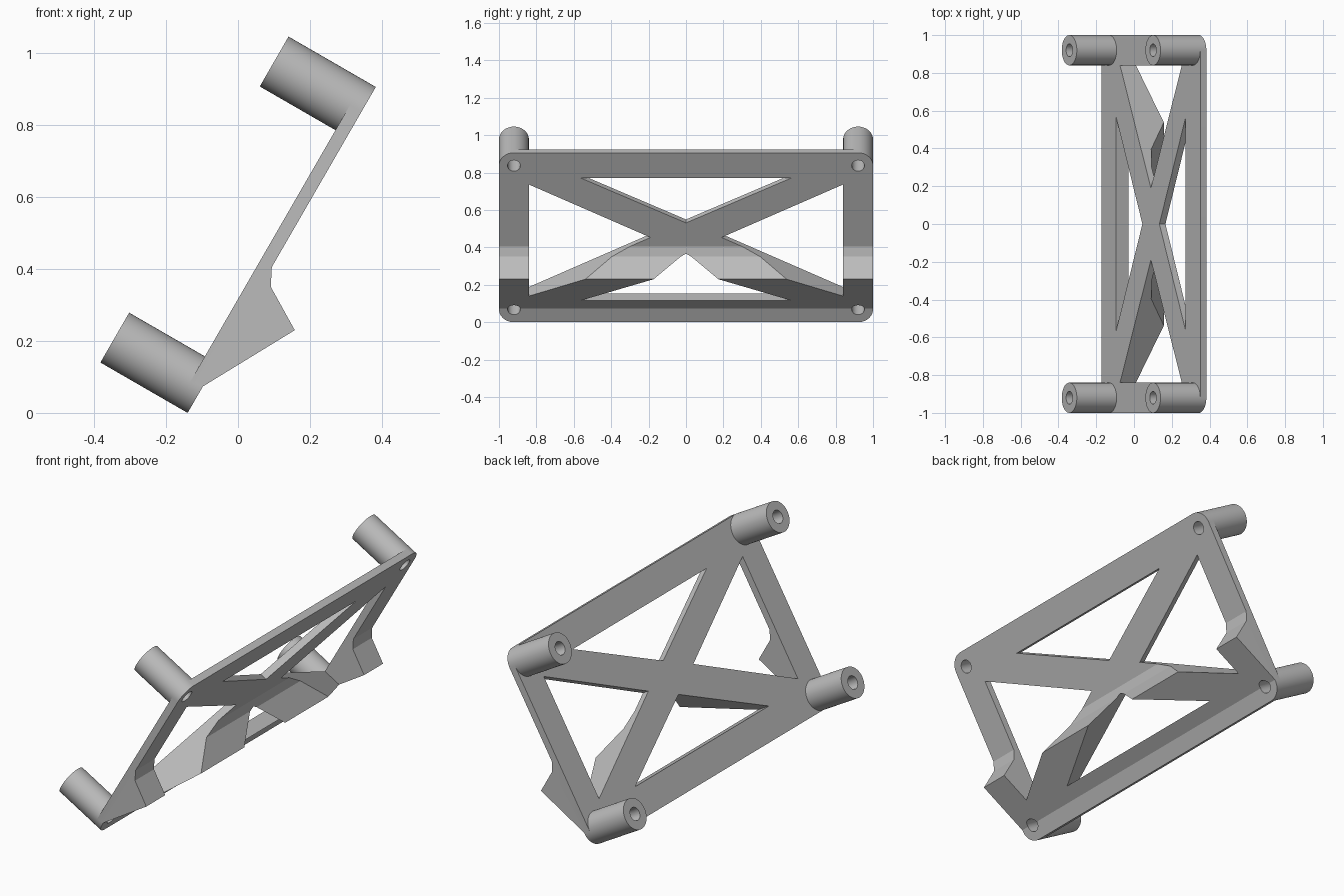
import bpy, bmesh, math
from mathutils import Matrix, Vector

cube = bpy.data.objects.get("Cube")
if cube:
    bpy.data.objects.remove(cube, do_unlink=True)

LENGTH, THICK = 1.046, 0.037      # plate height along its slope, plate thickness
RADIUS, HOLE, POST = 0.08, 0.034, 0.28
MID = LENGTH / 2
S, C = 0.5, math.sqrt(0.75)

# Local frame: X across the plate, Y up its slope, Z out of its outer face
TILT = Matrix(((0, S, C, -0.14), (1, 0, 0, 0), (0, C, -S, 0), (0, 0, 0, 1)))

grey = bpy.data.materials.new("light grey")
grey.use_nodes = True
grey.diffuse_color = (0.5, 0.5, 0.5, 1)
grey.node_tree.nodes["Principled BSDF"].inputs["Base Color"].default_value = (0.5, 0.5, 0.5, 1)


def prism(bm, points, offset):
    """Extrude a closed outline along an offset."""
    face = bm.faces.new([bm.verts.new(p) for p in points])
    new = bmesh.ops.extrude_face_region(bm, geom=[face])["geom"]
    verts = [v for v in new if isinstance(v, bmesh.types.BMVert)]
    bmesh.ops.translate(bm, verts=verts, vec=Vector(offset))


def circle(x, y, z, r, n=48):
    return [(x + r * math.cos(2 * math.pi * i / n), y + r * math.sin(2 * math.pi * i / n), z)
            for i in range(n)]


def make_object(name, bm):
    bmesh.ops.recalc_face_normals(bm, faces=bm.faces)
    mesh = bpy.data.meshes.new(name)
    bm.to_mesh(mesh)
    bm.free()
    mesh.materials.append(grey)
    obj = bpy.data.objects.new(name, mesh)
    bpy.context.scene.collection.objects.link(obj)
    obj.matrix_world = TILT
    return obj


def cut(obj, cutter):
    """Subtract the cutter, keep the result and drop the cutter."""
    mod = obj.modifiers.new("cut", "BOOLEAN")
    mod.operation, mod.solver, mod.object = "DIFFERENCE", "EXACT", cutter
    cutter.hide_render = True
    bpy.context.view_layer.update()
    graph = bpy.context.evaluated_depsgraph_get()
    mesh = bpy.data.meshes.new_from_object(obj.evaluated_get(graph))
    obj.modifiers.clear()
    obj.data = mesh
    bpy.data.objects.remove(cutter, do_unlink=True)


def smooth(obj):
    bpy.ops.object.select_all(action="DESELECT")
    obj.select_set(True)
    bpy.context.view_layer.objects.active = obj
    bpy.ops.object.shade_smooth_by_angle(angle=math.radians(25))


corners = [(x, y) for x in (-1 + RADIUS, 1 - RADIUS) for y in (RADIUS, LENGTH - RADIUS)]

# Frame: plate and foot wedge as one side profile, with rounded corners
profile = [(0, -THICK), (LENGTH, -THICK), (LENGTH, 0), (0.468, 0),
           (0.419, 0.025), (0.348, 0.143), (0.085, 0), (0, 0)]
bm = bmesh.new()
prism(bm, [(-1, y, z) for y, z in profile], (2, 0, 0))
ends = [e for e in bm.edges
        if abs(e.verts[0].co.x - e.verts[1].co.x) < 1e-5
        and all(min(abs(v.co.y), abs(v.co.y - LENGTH)) < 1e-5 for v in e.verts)
        and abs(e.verts[0].co.y - e.verts[1].co.y) < 1e-5]
bmesh.ops.bevel(bm, geom=ends, offset=RADIUS, segments=12, profile=0.5, affect="EDGES")
frame = make_object("cross_braced_frame", bm)

# Four triangular windows that leave the cross bars, and the bolt holes
bm = bmesh.new()
for s in (-1, 1):
    for tri in ([(s * 0.19, 0), (s * 0.84, 0.327), (s * 0.84, -0.327)],
                [(0, s * 0.09), (0.565, s * 0.368), (-0.565, s * 0.368)]):
        prism(bm, [(x, MID + y, -0.2) for x, y in tri], (0, 0, 0.6))
for x, y in corners:
    prism(bm, circle(x, y, -0.2, HOLE), (0, 0, 0.6))
cut(frame, make_object("window_cutter", bm))
smooth(frame)

# Hollow posts behind the corners
for (x, y), name in zip(corners, ("lower_front", "upper_front", "lower_back", "upper_back")):
    bm = bmesh.new()
    prism(bm, circle(x, y, -POST, RADIUS), (0, 0, POST - THICK))
    post = make_object(name + "_post", bm)
    bm = bmesh.new()
    prism(bm, circle(x, y, -0.4, HOLE), (0, 0, 0.6))
    cut(post, make_object("bore_cutter", bm))
    smooth(post)
